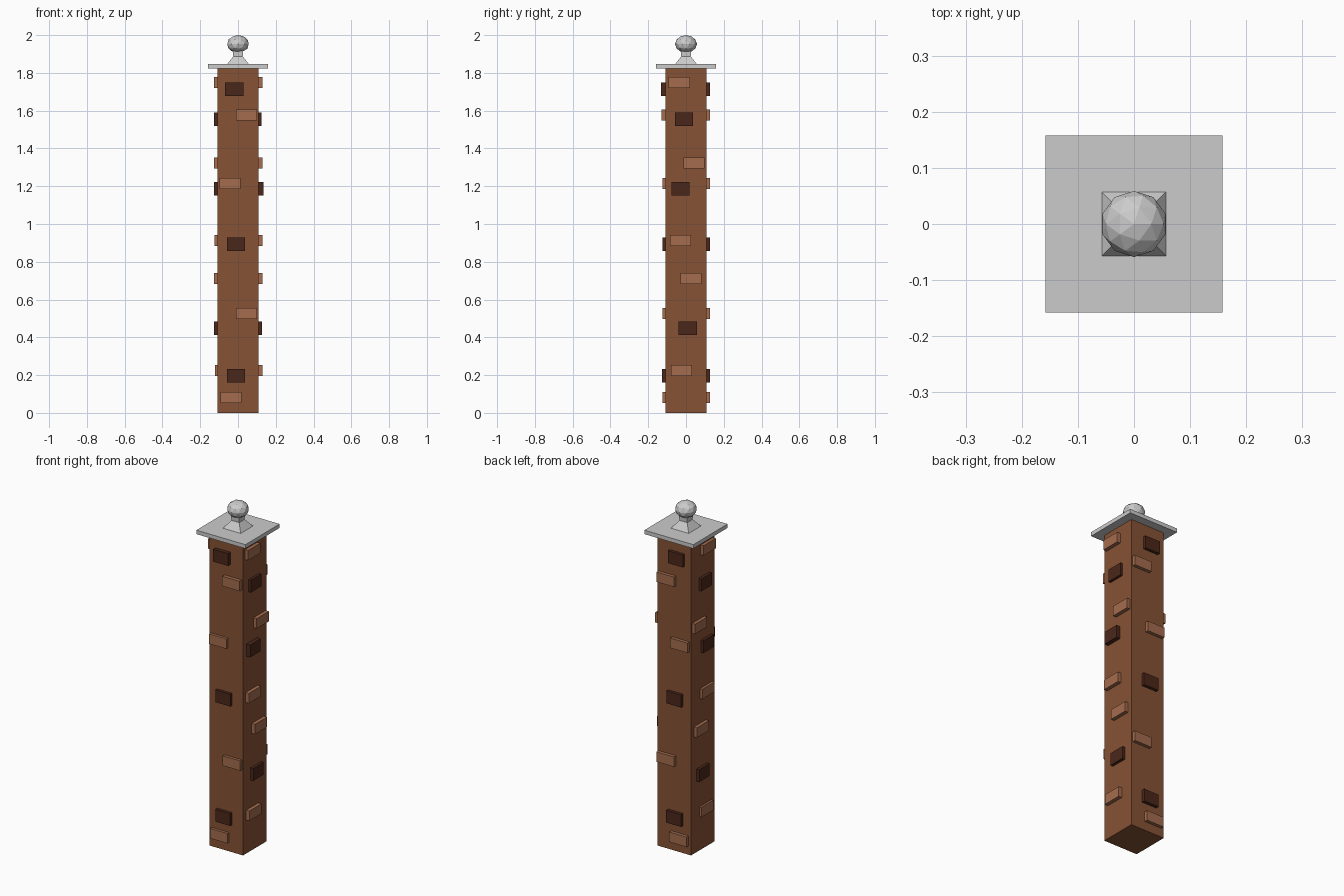
import bpy, bmesh
from mathutils import Matrix

if "Cube" in bpy.data.objects:
    bpy.data.objects.remove(bpy.data.objects["Cube"])


def material(name, rgb):
    m = bpy.data.materials.new(name)
    m.diffuse_color = (*rgb, 1)
    m.use_nodes = True
    m.node_tree.nodes["Principled BSDF"].inputs["Base Color"].default_value = m.diffuse_color
    return m


BRICK = material("brick", (0.24, 0.085, 0.035))
LIGHT = material("light_brick", (0.37, 0.15, 0.075))
DARK = material("dark_brick", (0.07, 0.02, 0.01))


def finish(name, bm, mat=None):
    me = bpy.data.meshes.new(name)
    bm.to_mesh(me)
    bm.free()
    ob = bpy.data.objects.new(name, me)
    bpy.context.collection.objects.link(ob)
    if mat:
        me.materials.append(mat)
    return ob


def box(name, lo, hi, mat=None):
    bm = bmesh.new()
    size = [b - a for a, b in zip(lo, hi)]
    mid = [(a + b) / 2 for a, b in zip(lo, hi)]
    bmesh.ops.create_cube(bm, size=1, matrix=Matrix.Translation(mid) @ Matrix.Diagonal((*size, 1)))
    return finish(name, bm, mat)


# Square brick shaft and stone cap slab
W = 0.109
box("pillar_shaft", (-W, -W, 0), (W, W, 1.825), BRICK)
box("cap_slab", (-0.158, -0.158, 1.823), (0.158, 0.158, 1.846), None)

# Raised bricks run right through the shaft and show on opposite faces:
# (offset across the face, centre height, near end, far end, dark?)
front_back = [
    (-0.020, 1.713, -0.132, 0.127, True),
    (0.045, 1.577, -0.130, 0.128, False),
    (-0.043, 1.215, -0.125, 0.128, False),
    (-0.010, 0.892, -0.125, 0.127, True),
    (0.045, 0.527, -0.125, 0.128, False),
    (-0.010, 0.196, -0.127, 0.128, True),
    (-0.037, 0.081, -0.125, 0.128, False),
]
left_right = [
    (-0.036, 1.750, -0.128, 0.130, False),
    (-0.010, 1.555, -0.126, 0.124, True),
    (0.043, 1.322, -0.128, 0.130, False),
    (-0.030, 1.187, -0.126, 0.134, True),
    (-0.030, 0.913, -0.124, 0.130, False),
    (0.027, 0.711, -0.128, 0.130, False),
    (0.009, 0.449, -0.126, 0.126, True),
    (-0.024, 0.225, -0.121, 0.130, False),
]
for side, bricks in (("front_back", front_back), ("left_right", left_right)):
    for i, (u, z, near, far, dark) in enumerate(bricks):
        hw, hh = (0.048, 0.036) if dark else (0.056, 0.029)
        lo, hi = (u - hw, near, z - hh), (u + hw, far, z + hh)
        if side == "left_right":
            lo, hi = (near, u - hw, z - hh), (far, u + hw, z + hh)
        box(f"{side}_brick_{i + 1}", lo, hi, DARK if dark else LIGHT)

# Finial stem: square rings flaring down to the slab
bm = bmesh.new()
rings = []
for r, z in ((0.058, 1.845), (0.025, 1.888), (0.027, 1.925)):
    rings.append([bm.verts.new((sx * r, sy * r, z)) for sx, sy in ((-1, -1), (1, -1), (1, 1), (-1, 1))])
for a, b in zip(rings, rings[1:]):
    for k in range(4):
        n = (k + 1) % 4
        bm.faces.new((a[k], a[n], b[n], b[k]))
bm.faces.new(rings[0][::-1])
bm.faces.new(rings[-1])
finish("finial_stem", bm)

# Faceted, slightly squashed ball
bm = bmesh.new()
bmesh.ops.create_icosphere(bm, subdivisions=2, radius=1,
                           matrix=Matrix.Translation((0, 0, 1.953)) @ Matrix.Diagonal((0.059, 0.059, 0.047, 1)))
finish("finial_ball", bm)
